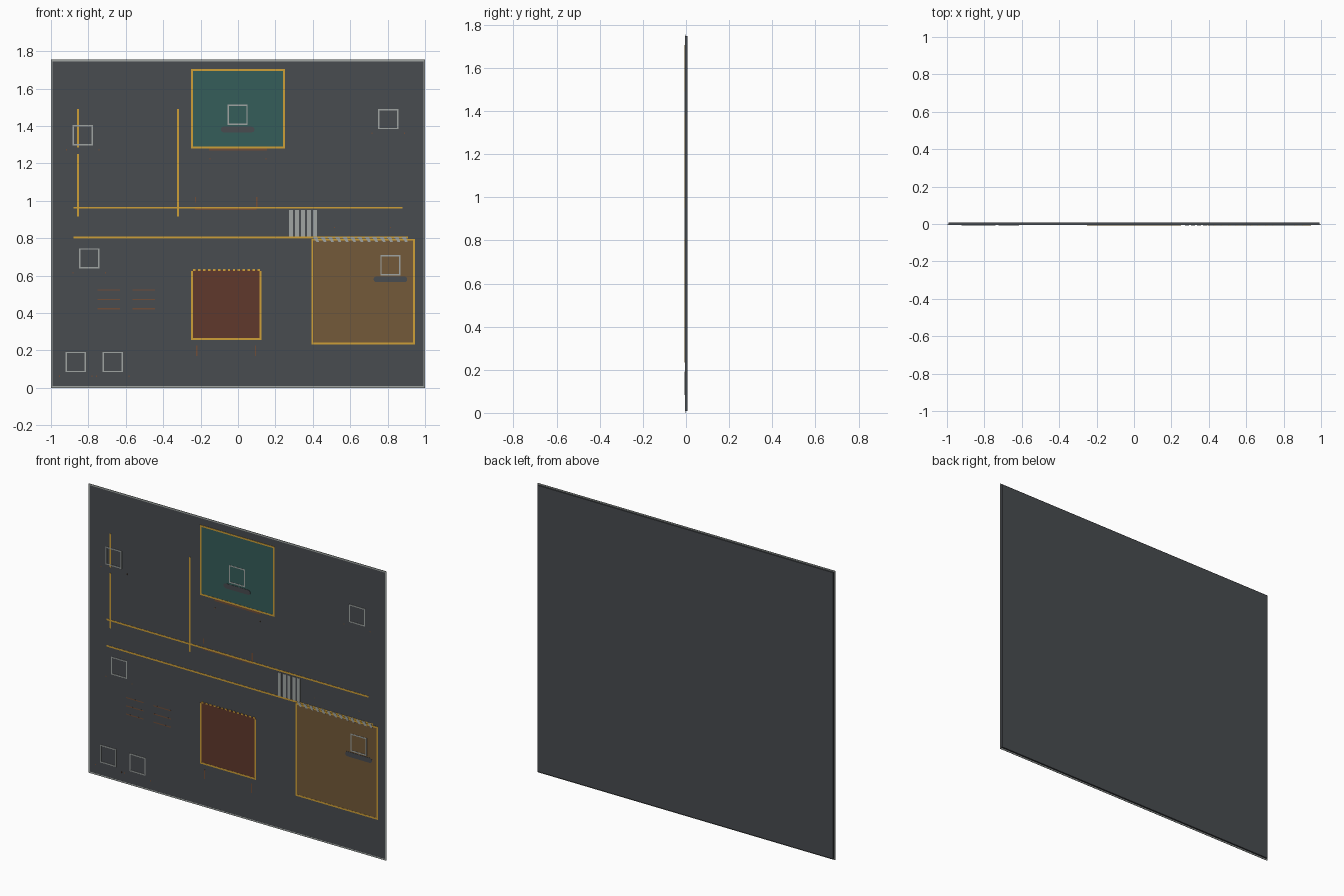
import bpy, bmesh, math

if "Cube" in bpy.data.objects:
    bpy.data.objects.remove(bpy.data.objects["Cube"])


def mat(name, r, g, b):
    m = bpy.data.materials.new(name)
    m.diffuse_color = (r, g, b, 1)
    m.use_nodes = True
    m.node_tree.nodes["Principled BSDF"].inputs["Base Color"].default_value = m.diffuse_color
    return m


SLATE = mat("slate grey", .066, .072, .08)
TEAL = mat("dark teal", .036, .11, .102)
RED = mat("brick red", .115, .04, .025)
TAN = mat("tan brown", .172, .1, .041)
GOLD = mat("gold", .62, .35, .039)
LIGHT = mat("pale grey", .35, .375, .365)
RUST = mat("rust brown", .16, .075, .04)

FACE = -0.005          # front surface of the board
BACK = 0.0075


def prisms(name, outlines, y0, y1, material):
    """Extrude a list of x/z outlines from y0 (front) to y1 (back) as one object."""
    bm = bmesh.new()
    for pts in outlines:
        a = [bm.verts.new((x, y0, z)) for x, z in pts]
        b = [bm.verts.new((x, y1, z)) for x, z in pts]
        bm.faces.new(a)
        bm.faces.new(b[::-1])
        n = len(pts)
        for i in range(n):
            bm.faces.new((a[i], b[i], b[(i + 1) % n], a[(i + 1) % n]))
    bmesh.ops.recalc_face_normals(bm, faces=bm.faces)
    me = bpy.data.meshes.new(name)
    bm.to_mesh(me)
    bm.free()
    me.materials.append(material)
    ob = bpy.data.objects.new(name, me)
    bpy.context.collection.objects.link(ob)
    return ob


def rect(x0, x1, z0, z1):
    return [(x0, z0), (x1, z0), (x1, z1), (x0, z1)]


def ring(x0, x1, z0, z1, w):
    """Four bars just inside a rectangle."""
    return [rect(x0, x1, z0, z0 + w), rect(x0, x1, z1 - w, z1),
            rect(x0, x0 + w, z0 + w, z1 - w), rect(x1 - w, x1, z0 + w, z1 - w)]


def pill(cx, cz, w, h, n=8):
    r = h / 2
    pts = []
    for side, start in ((1, -90), (-1, 90)):
        for i in range(n + 1):
            a = math.radians(start + 180 * i / n)
            pts.append((cx + side * (w / 2 - r) + r * math.cos(a), cz + r * math.sin(a)))
    return pts


# board and its thin rim
prisms("board", [rect(-.992, .992, .009, 1.747)], FACE, BACK, SLATE)
prisms("board_rim", ring(-1, 1, 0, 1.755, .009), FACE - .0005, FACE + .0025, LIGHT)

# coloured areas with gold borders
areas = [("teal_area", TEAL, -.25, .25, 1.28, 1.705),
         ("red_area", RED, -.25, .125, .257, .635),
         ("tan_area", TAN, .392, .945, .233, .797)]
for name, m, x0, x1, z0, z1 in areas:
    prisms(name, [rect(x0 + .004, x1 - .004, z0 + .004, z1 - .004)], FACE - .0012, FACE + .001, m)
    bars = ring(x0, x1, z0, z1, .01)
    if name == "red_area":
        bars.pop(1)     # its top edge is dashed
    prisms(name + "_border", bars, FACE - .002, FACE + .001, GOLD)
prisms("red_area_dashes", [rect(x, x + .013, .626, .635)
                           for x in [-.24 + .0265 * i for i in range(14)]],
       FACE - .002, FACE + .001, GOLD)

# road and path lines
prisms("path_lines", [rect(-.88, .88, .958, .968), rect(-.88, .91, .798, .808),
                      rect(-.86, -.85, .915, 1.25), rect(-.86, -.85, 1.285, 1.49),
                      rect(-.325, -.315, .915, 1.49)], FACE - .0012, FACE + .001, GOLD)

# crossing stripes
prisms("crossing_stripes", [rect(x, x + .02, .808, .95)
                            for x in [.274 + .032 * i for i in range(5)]],
       FACE - .002, FACE + .001, LIGHT)

# scalloped edge along the tan area
prisms("scalloped_edge", [[(x, .806), (x + .019, .781), (x + .033, .781), (x + .024, .806)]
                          for x in [.4 + .0395 * i for i in range(13)]],
       FACE - .0023, FACE + .001, LIGHT)

# square markers
markers = [(-.83, 1.35), (-.002, 1.46), (.803, 1.437), (-.795, .692),
           (.815, .655), (-.867, .138), (-.67, .138)]
frames = []
for cx, cz in markers:
    frames += ring(cx - .054, cx + .054, cz - .054, cz + .054, .007)
prisms("square_markers", frames, FACE - .0022, FACE + .001, LIGHT)

# rounded dark name plates
prisms("name_plates", [pill(-.002, 1.381, .18, .03), pill(.815, .58, .18, .03)],
       FACE - .0025, FACE + .001, SLATE)

# nearly flush rust label outlines and list lines
labels = [rect(-.155, .155, 1.268, 1.28), rect(-.153, -.147, 1.221, 1.228),
          rect(.147, .153, 1.221, 1.228), rect(-.23, .1, .952, .958),
          rect(.095, .103, .968, 1.02), rect(-.23, -.224, .99, 1.02),
          rect(-.224, -.217, .17, .226), rect(.09, .097, .17, .226),
          rect(.513, .518, .855, .861), rect(.813, .818, .855, .861)]
for cx, cz in markers:
    if abs(cx) > .1 and (cx, cz) != (.815, .655):
        labels += [rect(cx + s * .087 - .003, cx + s * .087 + .003, cz - .08, cz - .073)
                   for s in (-1, 1)]
prisms("label_outlines", labels, FACE - .0005, FACE + .001, RUST)
prisms("list_lines", [rect(x, x + .12, z, z + .006) for x in (-.75, -.565)
                      for z in (.42, .47, .52)], FACE - .0002, FACE + .001, RUST)
